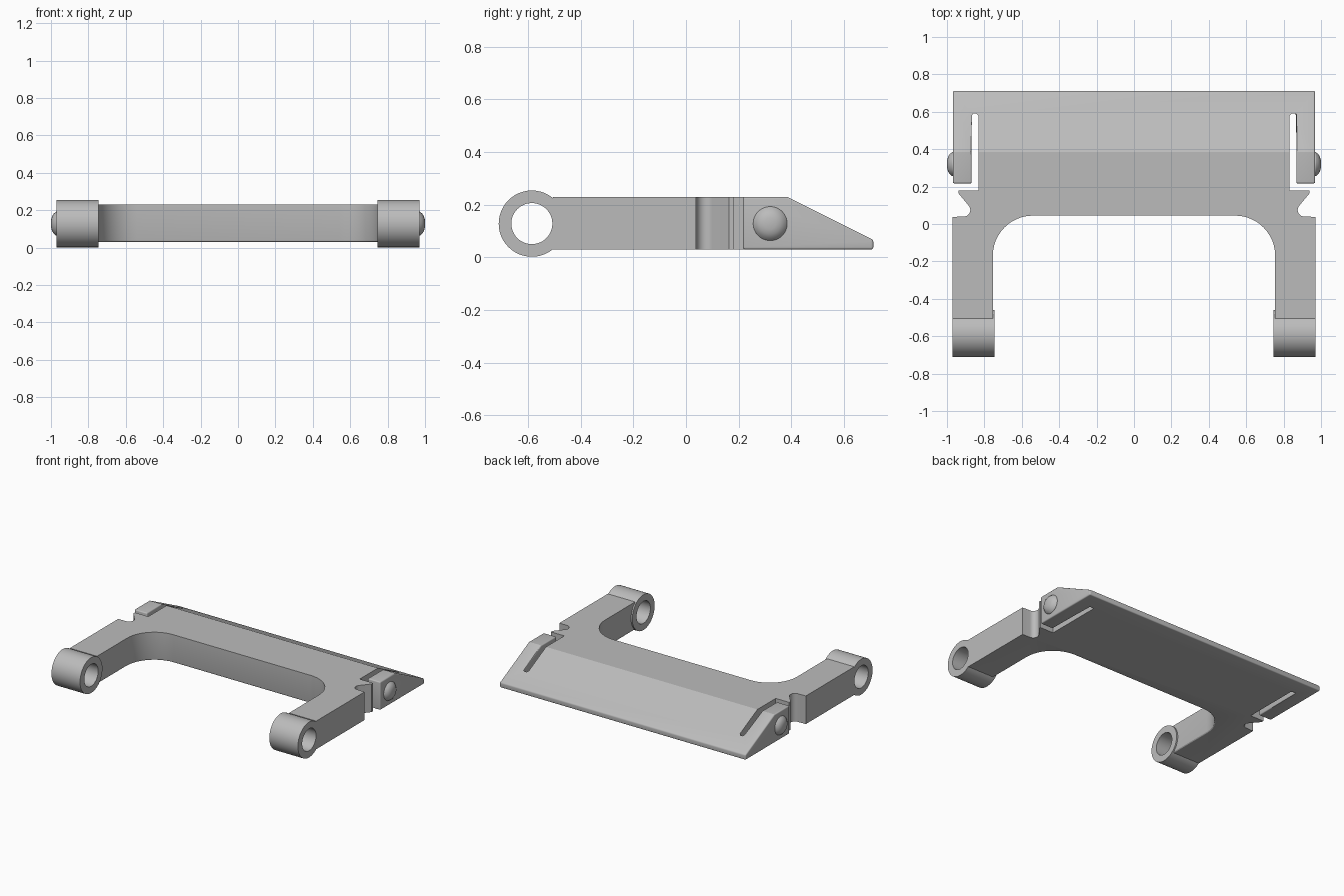
import bpy, bmesh
from math import sin, cos, pi, radians
from mathutils import Vector

if "Cube" in bpy.data.objects:
    bpy.data.objects.remove(bpy.data.objects["Cube"], do_unlink=True)

GREY = (0.5, 0.5, 0.5, 1)
mat = bpy.data.materials.new("plain grey")
mat.use_nodes = True
mat.diffuse_color = GREY
mat.node_tree.nodes["Principled BSDF"].inputs["Base Color"].default_value = GREY

BOTTOM, TOP, MID = 0.03, 0.23, 0.128


def finish(bm, name):
    bmesh.ops.recalc_face_normals(bm, faces=bm.faces[:])
    mesh = bpy.data.meshes.new(name)
    bm.to_mesh(mesh)
    bm.free()
    mesh.materials.append(mat)
    ob = bpy.data.objects.new(name, mesh)
    bpy.context.collection.objects.link(ob)
    bpy.ops.object.select_all(action="DESELECT")
    ob.select_set(True)
    bpy.context.view_layer.objects.active = ob
    bpy.ops.object.shade_smooth_by_angle(angle=radians(24))
    return ob


def arc(cx, cy, r, start, end, n):
    steps = [radians(start + (end - start) * i / n) for i in range(n + 1)]
    return [(cx + r * cos(a), cy + r * sin(a)) for a in steps]


def lathe_x(name, profile, side, y, z, closed, segments=48):
    """Revolve (x, radius) points about an axis along x."""
    bm = bmesh.new()
    vs = [bm.verts.new((side * x, y, z + r)) for x, r in profile]
    edges = [bm.edges.new(p) for p in zip(vs, vs[1:])]
    if closed:
        edges.append(bm.edges.new((vs[-1], vs[0])))
    bmesh.ops.spin(bm, geom=vs + edges, cent=(0, y, z), axis=(1, 0, 0),
                   angle=2 * pi, steps=segments)
    bmesh.ops.remove_doubles(bm, verts=bm.verts[:], dist=0.0005)
    return finish(bm, name)


# Half outline of the plate: clip finger, slot, notch, arm and rounded inner corner
half = [(0.968, 0.712), (0.968, 0.217), (0.868, 0.217), (0.868, 0.58), (0.86, 0.59),
        (0.842, 0.59), (0.832, 0.58), (0.832, 0.18), (0.938, 0.18), (0.938, 0.163)]
half += arc(0.91, 0.075, 0.035, 135, 270, 9)
half += [(0.97, 0.038), (0.97, -0.506), (0.755, -0.506)]
half += arc(0.54, -0.17, 0.215, 0, 90, 12)
outline = half + [(-x, y) for x, y in reversed(half)]

bm = bmesh.new()
base = bm.faces.new([bm.verts.new((x, y, BOTTOM)) for x, y in outline])
raised = bmesh.ops.extrude_face_region(bm, geom=[base], use_keep_orig=True)["geom"]
bmesh.ops.translate(bm, vec=(0, 0, TOP - BOTTOM),
                    verts=[v for v in raised if isinstance(v, bmesh.types.BMVert)])
bmesh.ops.recalc_face_normals(bm, faces=bm.faces[:])

# Sloping rear surface
bmesh.ops.bisect_plane(bm, geom=bm.verts[:] + bm.edges[:] + bm.faces[:],
                       plane_co=(0, 0.385, TOP), plane_no=Vector((0, 0.5, 1)).normalized(),
                       clear_outer=True)
bmesh.ops.holes_fill(bm, edges=[e for e in bm.edges if e.is_boundary], sides=0)
bmesh.ops.recalc_face_normals(bm, faces=bm.faces[:])


def rounded(e):
    if len(e.link_faces) != 2 or e.calc_face_angle() < 0.6:
        return False
    on_finger = all(abs(v.co.x) > 0.864 and v.co.y > 0.2 for v in e.verts)
    on_tip = all(v.co.y > 0.7 for v in e.verts)
    return on_finger or on_tip


def underside(e):
    return (all(v.co.z < BOTTOM + 0.001 for v in e.verts)
            and all(-0.6 < v.co.y < 0.05 and v.co.y > -0.51 for v in e.verts)
            and all(abs(v.co.x) < 0.76 for v in e.verts))


# Soft edges on the fingers, rear tip and inner underside
bmesh.ops.bevel(bm, geom=[e for e in bm.edges if rounded(e)], offset=0.016,
                segments=4, profile=0.5, affect="EDGES", clamp_overlap=True)
bmesh.ops.bevel(bm, geom=[e for e in bm.edges if underside(e)], offset=0.012,
                segments=3, profile=0.5, affect="EDGES", clamp_overlap=True)
finish(bm, "forked_plate")

# Pivot rings at the arm ends and snap buttons on the fingers
RING = [(0.745, 0.126), (0.97, 0.126), (0.97, 0.078), (0.745, 0.078)]
BUTTON = [(0.96, 0.066), (0.972, 0.064), (0.984, 0.055), (0.994, 0.04), (0.999, 0.022), (1.0, 0)]
for label, side in (("left", 1), ("right", -1)):
    lathe_x(label + "_pivot_ring", RING, side, -0.586, MID, True)
    lathe_x(label + "_snap_button", BUTTON, side, 0.32, MID, False)
